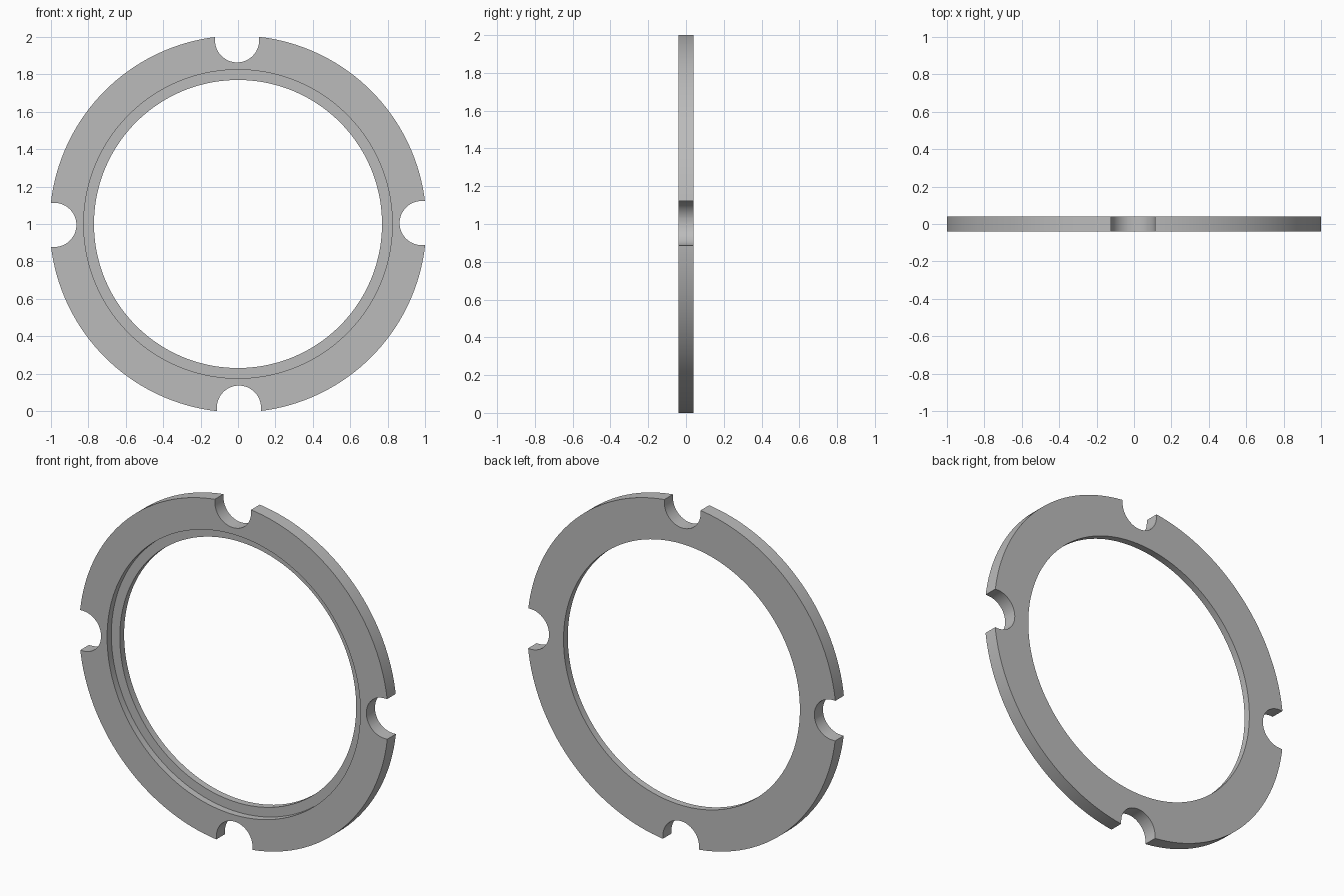
import bpy, bmesh
from math import sin, cos, pi
from mathutils import Matrix, Vector

default = bpy.data.objects.get("Cube")
if default:
    bpy.data.objects.remove(default, do_unlink=True)

OUTER, RECESS, INNER = 1.007, 0.825, 0.77
HALF = 0.04                      # half thickness
NOTCH_R, NOTCH_POS = 0.118, 0.982
TWIST = 0.005                    # slight turn of the notch pattern
SEGMENTS = 160

grey = bpy.data.materials.new("metal_grey")
grey.use_nodes = True
colour = (0.5, 0.5, 0.5, 1)
grey.diffuse_color = colour
grey.node_tree.nodes["Principled BSDF"].inputs["Base Color"].default_value = colour


def make_object(name, bm):
    bmesh.ops.recalc_face_normals(bm, faces=bm.faces)
    mesh = bpy.data.meshes.new(name)
    bm.to_mesh(mesh)
    bm.free()
    mesh.materials.append(grey)
    obj = bpy.data.objects.new(name, mesh)
    bpy.context.collection.objects.link(obj)
    return obj


# Ring: stepped cross-section turned around the y axis
profile = [(OUTER, -HALF), (OUTER, HALF), (INNER, HALF),
           (INNER, 0), (RECESS, 0), (RECESS, -HALF)]
bm = bmesh.new()
loops = []
for i in range(SEGMENTS):
    a = 2 * pi * i / SEGMENTS
    loops.append([bm.verts.new((r * cos(a), y, 1 + r * sin(a))) for r, y in profile])
for i, cur in enumerate(loops):
    nxt = loops[(i + 1) % SEGMENTS]
    for j in range(len(profile)):
        k = (j + 1) % len(profile)
        bm.faces.new((cur[j], cur[k], nxt[k], nxt[j]))
ring = make_object("locking_ring", bm)

# Notch cutters: four round-ended slots opening outward
bm = bmesh.new()
steps = 24
arc = [pi / 2 + pi * i / steps for i in range(steps + 1)]
outline = [(NOTCH_POS + NOTCH_R * cos(a), NOTCH_R * sin(a)) for a in arc]
outline += [(1.2, -NOTCH_R), (1.2, NOTCH_R)]
for n in range(4):
    turn = Matrix.Rotation(-(n * pi / 2 + TWIST), 3, 'Y')
    face = bm.faces.new([bm.verts.new(turn @ Vector((x, -0.2, z)) + Vector((0, 0, 1)))
                         for x, z in outline])
    out = bmesh.ops.extrude_face_region(bm, geom=[face], use_keep_orig=True)
    moved = [v for v in out["geom"] if isinstance(v, bmesh.types.BMVert)]
    bmesh.ops.translate(bm, verts=moved, vec=(0, 0.4, 0))
cutter = make_object("notch_cutter", bm)
cutter.hide_render = True

# Cut the notches, then discard the cutter
cut = ring.modifiers.new("notches", 'BOOLEAN')
cut.operation = 'DIFFERENCE'
cut.solver = 'EXACT'
cut.object = cutter
bpy.ops.object.select_all(action='DESELECT')
bpy.context.view_layer.objects.active = ring
ring.select_set(True)
bpy.ops.object.modifier_apply(modifier=cut.name)
bpy.data.objects.remove(cutter, do_unlink=True)
bpy.ops.object.shade_smooth_by_angle(angle=pi / 6)
